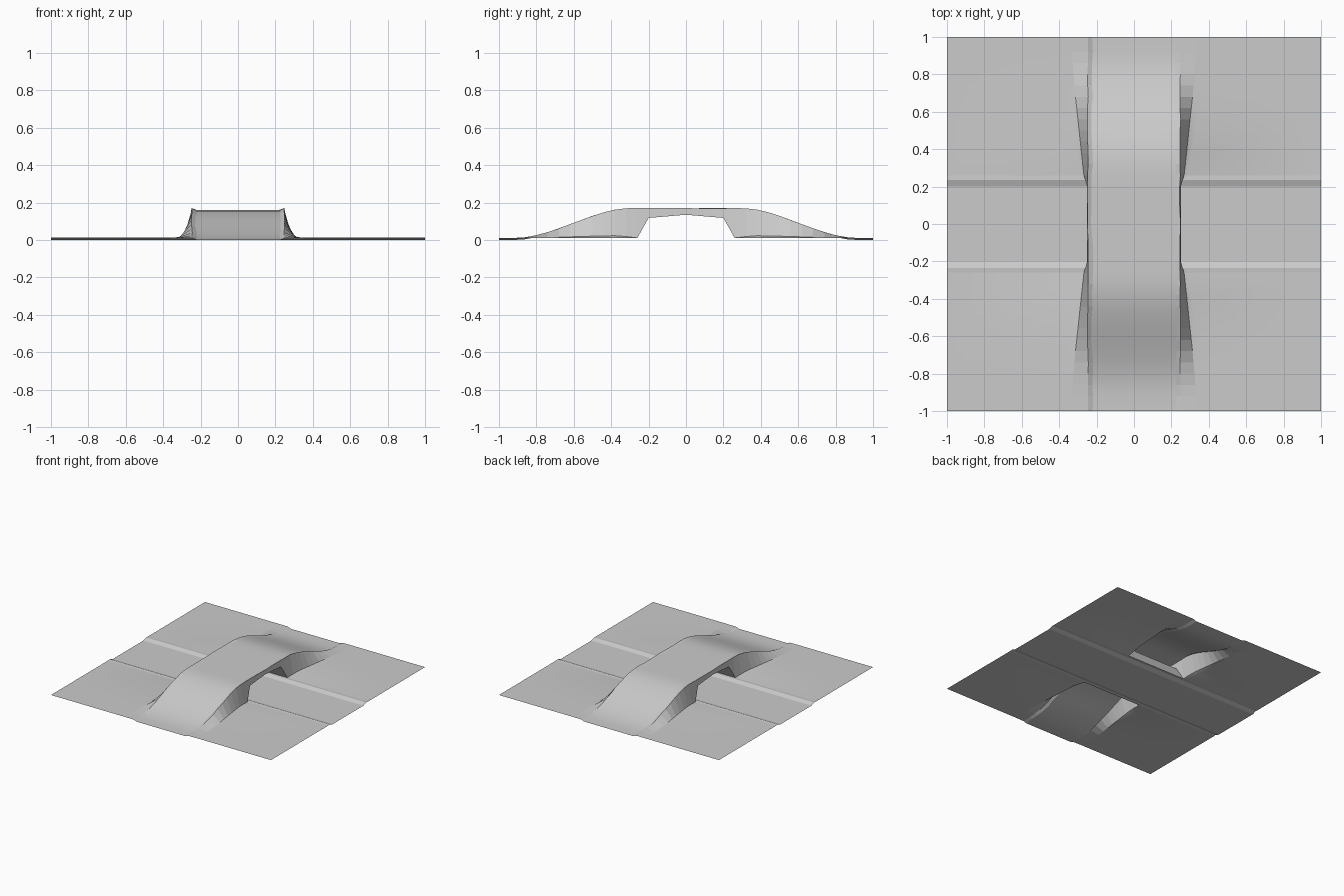
import bpy, bmesh, math, random

random.seed(4)
cube = bpy.data.objects.get("Cube")
if cube:
    bpy.data.objects.remove(cube)

GROUND = 0.011       # verge level; the roads lie at zero
PORTAL = 0.26        # half length of the underpass opening
ROAD = 0.22          # half width of both roads

concrete = bpy.data.materials.new("light grey concrete")
concrete.use_nodes = True
GREY = (0.6, 0.6, 0.6, 1)
concrete.diffuse_color = GREY
concrete.node_tree.nodes["Principled BSDF"].inputs["Base Color"].default_value = GREY


def interp(points, t):
    """Piecewise linear lookup."""
    for (a, va), (b, vb) in zip(points, points[1:]):
        if t <= b:
            return va + (vb - va) * (t - a) / (b - a)
    return points[-1][1]


def loft(name, rows, flip=False, smooth=30):
    """Sheet through rows of points, facing up unless flipped."""
    bm = bmesh.new()
    grid = [[bm.verts.new(p) for p in row] for row in rows]
    for r0, r1 in zip(grid, grid[1:]):
        for i in range(len(r0) - 1):
            quad = [r0[i], r0[i + 1], r1[i + 1], r1[i]]
            bm.faces.new(quad[::-1] if flip else quad)
    mesh = bpy.data.meshes.new(name)
    bm.to_mesh(mesh)
    bm.free()
    mesh.materials.append(concrete)
    obj = bpy.data.objects.new(name, mesh)
    bpy.context.collection.objects.link(obj)
    bpy.ops.object.select_all(action='DESELECT')
    obj.select_set(True)
    bpy.context.view_layer.objects.active = obj
    if smooth:
        bpy.ops.object.shade_smooth_by_angle(angle=math.radians(smooth))
    return obj


def mirrored(half):
    return [-v for v in reversed(half) if v] + list(half)


# Height rules
def deck_z(y):
    t = min(1, max(0, (0.92 - abs(y)) / 0.63))
    return 0.16 * t * t * (3 - 2 * t)


def cross_z(y):
    return interp([(0, 0), (0.2, 0), (0.235, GROUND + 0.002), (0.26, GROUND), (1, GROUND)], abs(y))


def tunnel_z(y):
    return interp([(0, 0.135), (0.2, 0.118), (PORTAL, GROUND)], abs(y))


# Width rules
def foot_x(y):
    return interp([(0, 0.25), (0.2, 0.25), (PORTAL, 0.268), (0.7, 0.315), (1, 0.34)], abs(y))


def foot_z(y):
    if abs(y) <= PORTAL:
        return tunnel_z(y)
    return GROUND + 0.08 * deck_z(y) * min(1, (abs(y) - PORTAL) / 0.1)


half_ys = [0, 0.1, 0.2, PORTAL, 0.32, 0.38, 0.44, 0.5, 0.56, 0.62, 0.68, 0.74, 0.8, 0.86, 0.92, 1]
ys = mirrored(half_ys)
wobble = {(s, y): random.uniform(-0.006, 0.006) for s in (-1, 1) for y in ys}


def kerb(s, y):
    """Inner and outer kerb points on one side of the deck."""
    w = wobble[s, y]
    z = deck_z(y)
    return ((s * (ROAD + 0.004 + w), y, z),
            (s * (0.247 + w * 0.5), y, z + GROUND - abs(w) * 0.3))


def foot(s, y):
    return (s * foot_x(y), y, foot_z(y))


# Curved road surface over the bridge
loft("bridge_road", [[kerb(-1, y)[0], kerb(1, y)[0]] for y in ys])

for s, side in ((-1, "right"), (1, "left")):
    # Raised kerb and flared side wall, drawn with flat facets
    loft(side + "_kerb", [[kerb(s, y)[0], kerb(s, y)[1]] for y in ys], flip=s < 0, smooth=0)
    loft(side + "_side_wall", [[kerb(s, y)[1], foot(s, y)] for y in ys], flip=s < 0, smooth=0)

    # Ground beside each ramp, with an apron blending into the wall
    for e, end in ((-1, "front"), (1, "back")):
        rows = []
        for y in half_ys[3:]:
            apron = foot_x(y) + interp([(PORTAL, 0.015), (0.8, 0.06), (1, 0.06)], y)
            rows.append([foot(s, e * y), (s * apron, e * y, GROUND), (s, e * y, GROUND)])
        loft(f"{end}_{side}_ground", rows, flip=s * e < 0)

# Road passing below the bridge, with low kerbs
cross_ys = mirrored([0, 0.2, 0.235, PORTAL])
xs = [i / 8 for i in range(-8, 9)]
loft("cross_road", [[(x, y, cross_z(y)) for x in xs] for y in cross_ys], smooth=0)

# Underpass walls and ceiling
loft("underpass_lining", [[foot(-1, y), foot(1, y)]
                          for y in ys if abs(y) <= PORTAL], flip=True)
